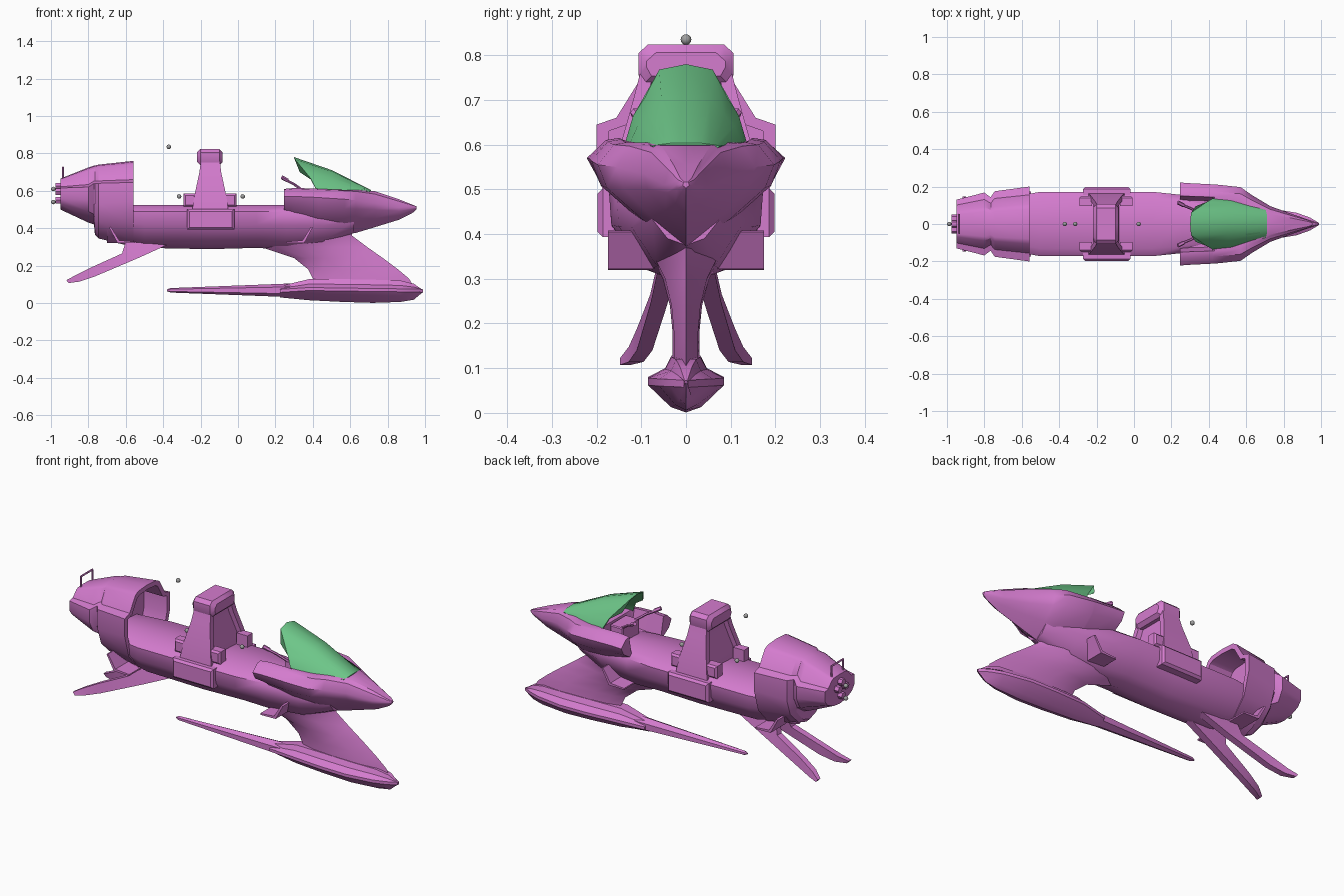
import bpy, bmesh, math
from mathutils import Vector

if "Cube" in bpy.data.objects:
    bpy.data.objects.remove(bpy.data.objects["Cube"])


def material(name, rgb):
    m = bpy.data.materials.new(name)
    m.diffuse_color = (*rgb, 1)
    m.use_nodes = True
    m.node_tree.nodes["Principled BSDF"].inputs["Base Color"].default_value = m.diffuse_color
    return m


PINK = material("orchid paint", (0.66, 0.20, 0.62))
GREEN = material("green glass", (0.155, 0.57, 0.25))
GREY = material("grey metal", (0.35, 0.35, 0.35))


def finish(bm, name, mat, angle=32):
    bmesh.ops.recalc_face_normals(bm, faces=bm.faces)
    me = bpy.data.meshes.new(name)
    bm.to_mesh(me)
    bm.free()
    me.materials.append(mat)
    ob = bpy.data.objects.new(name, me)
    bpy.context.collection.objects.link(ob)
    bpy.ops.object.select_all(action='DESELECT')
    ob.select_set(True)
    bpy.context.view_layer.objects.active = ob
    bpy.ops.object.shade_smooth_by_angle(angle=math.radians(angle))
    return ob


def loft(name, rings, mat=PINK, angle=32):
    bm = bmesh.new()
    rows = [[bm.verts.new(p) for p in r] for r in rings]
    n = len(rows[0])
    for a, b in zip(rows, rows[1:]):
        for i in range(n):
            j = (i + 1) % n
            bm.faces.new((a[i], a[j], b[j], b[i]))
    bm.faces.new(rows[0])
    bm.faces.new(rows[-1])
    return finish(bm, name, mat, angle)


def ring(x, half):
    """Full section at x from a half section that starts and ends on the centre line."""
    pts = half + [(-y, z) for y, z in half[-2:0:-1]]
    return [(x, y, z) for y, z in pts]


def pair(name, rings):
    loft("left_" + name, rings)
    loft("right_" + name, [[(x, -y, z) for x, y, z in r] for r in rings])


def box(x0, x1, y0, y1, z0, z1, c):
    """Box lofted in y whose outer end is chamfered by c."""
    def sq(y, d):
        return [(x0 + d, y, z0 + d), (x1 - d, y, z0 + d), (x1 - d, y, z1 - d), (x0 + d, y, z1 - d)]
    return [sq(y0, 0), sq(y1 - c, 0), sq(y1, c)]


def tube(name, pts, r):
    rings = []
    for i, p in enumerate(pts):
        d = Vector(pts[min(i + 1, len(pts) - 1)]) - Vector(pts[max(i - 1, 0)])
        q = d.to_track_quat('Z', 'Y')
        rings.append([Vector(p) + q @ Vector((r * math.cos(a * math.pi / 3), r * math.sin(a * math.pi / 3), 0))
                      for a in range(6)])
    return loft(name, rings)


# main hull: half width, top, side and bottom heights along x
def hull(x, w, zt, zs, zb):
    h = zs - zb
    return ring(x, [(0, zt), (w * .76, zt - .005), (w, zs), (w * .97, zs - h * .36), (w * .52, zs - h * .84), (0, zb)])


loft("hull", [hull(-.74, .13, .525, .49, .35), hull(-.5, .172, .525, .49, .295), hull(-.15, .172, .525, .49, .288),
              hull(.1, .172, .525, .49, .295), hull(.26, .155, .525, .49, .285), hull(.45, .125, .52, .48, .30),
              hull(.62, .08, .5, .47, .375)], angle=50)


# rear engine housing, recessed at its front
def engine(x, w, zt, zs, zl, zb):
    h, d = zt - zs, zl - zb
    return ring(x, [(0, zt), (w * .4, zt - h * .05), (w * .53, zt - h * .17), (w * .78, zs + h * .13), (w, zs),
                    (w, zl), (w * .82, zl - d * .5), (w * .4, zl - d * .88), (0, zb)])


mouth = engine(-.56, .2, .76, .645, .545, .30)
recess = [[(x, y * .86, .5 + (z - .5) * .9) for _, y, z in mouth] for x in (-.7, -.56)]
loft("engine_housing", recess + [
    mouth, engine(-.745, .175, .74, .64, .53, .345), engine(-.765, .145, .735, .64, .53, .365),
    engine(-.77, .145, .735, .64, .53, .42), engine(-.80, .168, .725, .62, .55, .43),
    engine(-.95, .13, .665, .615, .56, .50)], angle=30)

# tail fittings
tube("tail_handle", [(-.935, y, z) for y, z in ((-.05, .64), (-.05, .725), (.05, .725), (.05, .64))], .006)
for y, z in ((0, .625), (.03, .595), (-.03, .595), (0, .55)):
    tube("exhaust", [(-.94, y, z), (-.975, y, z)], .02)


# front cowl with open cockpit: half width, floor, top, side and bottom heights
def cowl(x, w, floor, zt, zm, zb):
    up, dn = zt - zm, zm - zb
    return ring(x, [(0, floor), (w * .58, floor), (w * .68, zt), (w * .82, zt - up * .1), (w, zm),
                    (w * .9, zm - dn * .27), (w * .5, zm - dn * .64), (0, zb)])


loft("front_cowl", [
    cowl(.245, .222, .50, .61, .57, .42), cowl(.30, .218, .51, .615, .57, .39),
    cowl(.42, .212, .52, .612, .565, .36), cowl(.43, .212, .605, .61, .564, .36),
    cowl(.57, .197, .605, .605, .555, .365), cowl(.63, .155, .605, .602, .55, .375),
    cowl(.73, .095, .598, .588, .535, .405), cowl(.86, .048, .555, .548, .51, .445),
    cowl(.935, .022, .525, .523, .51, .483), cowl(.955, .007, .517, .516, .51, .503)], angle=40)


# windshield: a thin closed shell
def glass(x0, x1, w, zt, zb, t=.005):
    half = [(x0 + (x1 - x0) * fx, w * fy, zb + (zt - zb) * fz)
            for fx, fy, fz in ((0, 0, 1), (.04, .44, .93), (.25, .7, .57), (.75, .87, .34), (1, 1, 0))]
    outer = [(x, -y, z) for x, y, z in half[:0:-1]] + half
    return outer + [(x, y * (1 - t / w), z - t) for x, y, z in outer[::-1]]


loft("windshield", [glass(.30, .42, .136, .78, .605), glass(.5, .52, .125, .711, .605),
                    glass(.712, .705, .075, .604, .597)], GREEN, angle=50)

# dashboard and handlebars
loft("dashboard", box(.34, .42, -.07, .07, .52, .6, .005))
for s in (-1, 1):
    tube("handlebar", [(.37, s * .05, .585), (.30, s * .085, .635), (.25, s * .105, .66)], .007)
    tube("hand_grip", [(.265, s * .1, .655), (.235, s * .115, .672)], .011)


# forward strut joining hull and ski: rear x, front x and half width by height
def strut(z, xr, xf, w):
    half = [(.15, .7), (.35, 1), (.7, .9)]
    prof = [(0, 0)] + half + [(1, 0)] + [(f, -g) for f, g in half[::-1]]
    return [(xr + (xf - xr) * f, w * g, z) for f, g in prof]


loft("front_strut", [strut(.43, .0, .6, .13), strut(.36, .04, .61, .085), strut(.30, .12, .69, .052),
                     strut(.24, .30, .775, .036), strut(.18, .375, .855, .03), strut(.13, .40, .915, .03),
                     strut(.07, .42, .95, .03)], angle=60)


# lower ski and its long tail
def ski(x, w, zt, zm, zb):
    return ring(x, [(0, zt), (w * .38, zt), (w * .55, (zt + zm) / 2), (w, zm + .008), (w, zm - .008),
                    (w * .4, zb + .012), (0, zb)])


def rod(x, w, r):
    return ring(x, [(0, .068 + r), (w, .068 + r * .5), (w, .068 - r * .5), (0, .068 - r)])


loft("lower_ski", [ski(.225, .045, .09, .065, .03), ski(.38, .075, .128, .075, .015), ski(.56, .085, .128, .072, .006),
                   ski(.72, .085, .125, .07, .001), ski(.87, .06, .12, .068, .006), ski(.94, .035, .103, .067, .018),
                   ski(.99, .005, .069, .065, .06)])
loft("ski_tail", [rod(.4, .04, .042), rod(.22, .034, .034), rod(-.36, .011, .012), rod(-.38, .004, .005)])


# rear legs: front edge and rear edge (x, z), inner and outer y
def leg(xa, za, xb, zb, y0, y1):
    return [(xa, y0, za), (xb, y0, zb), (xb, y1, zb), (xa, y1, za)]


pair("rear_leg", [leg(-.38, .31, -.60, .33, .025, .065), leg(-.53, .242, -.62, .265, .042, .08),
                  leg(-.77, .14, -.79, .188, .075, .11), leg(-.85, .114, -.87, .148, .095, .128),
                  leg(-.905, .107, -.918, .122, .125, .148)])

# foot rests: a flat tread and a slanted plate, fore and aft
for label, x, s in (("front", .31, 1), ("rear", -.60, -1)):
    plate = [(-.05, .32), (.045, .322), (.09, .405), (.08, .408), (.035, .335), (-.05, .328)]
    pair(label + "_foot_rest", [[(x + s * dx, y, z) for dx, z in plate] for y in (.04, .175)])

# side boxes
pair("side_box", box(-.272, -.02, .12, .198, .393, .502, .012))

# seat pillar with grooved front and back
pillar = []
for z, dx, y in ((.49, .098, .165), (.58, .084, .152), (.70, .058, .118), (.77, .05, .1)):
    a = y - .03
    q = [(dx, y), (dx, a), (dx - .025, a - .005), (dx - .025, .005 - a), (dx, -a), (dx, -y)]
    pillar.append([(px - .148, py, z) for px, py in q + [(-px, -py) for px, py in q]])
loft("seat_pillar", pillar)


# pillar head
def head(x, d):
    return ring(x, [(0, .824 - d), (.085 - d, .824 - d), (.106 - d, .805 - d), (.106 - d, .755 + d),
                    (.095 - d, .735 + d), (0, .735 + d)])


loft("pillar_head", [head(-.218, .018), head(-.2, 0), head(-.1, 0), head(-.082, .018)])

# small blocks around the pillar base
for x in (-.292, -.075):
    pair("base_block", box(x, x + .067, .095, .15, .515, .585, .01))

# marker balls
for x, z in ((-.37, .835), (-.315, .57), (.025, .57), (-.988, .61), (-.988, .54)):
    bm = bmesh.new()
    bmesh.ops.create_uvsphere(bm, u_segments=12, v_segments=8, radius=.012)
    bmesh.ops.translate(bm, verts=bm.verts, vec=(x, 0, z))
    finish(bm, "marker_ball", GREY, 60)
